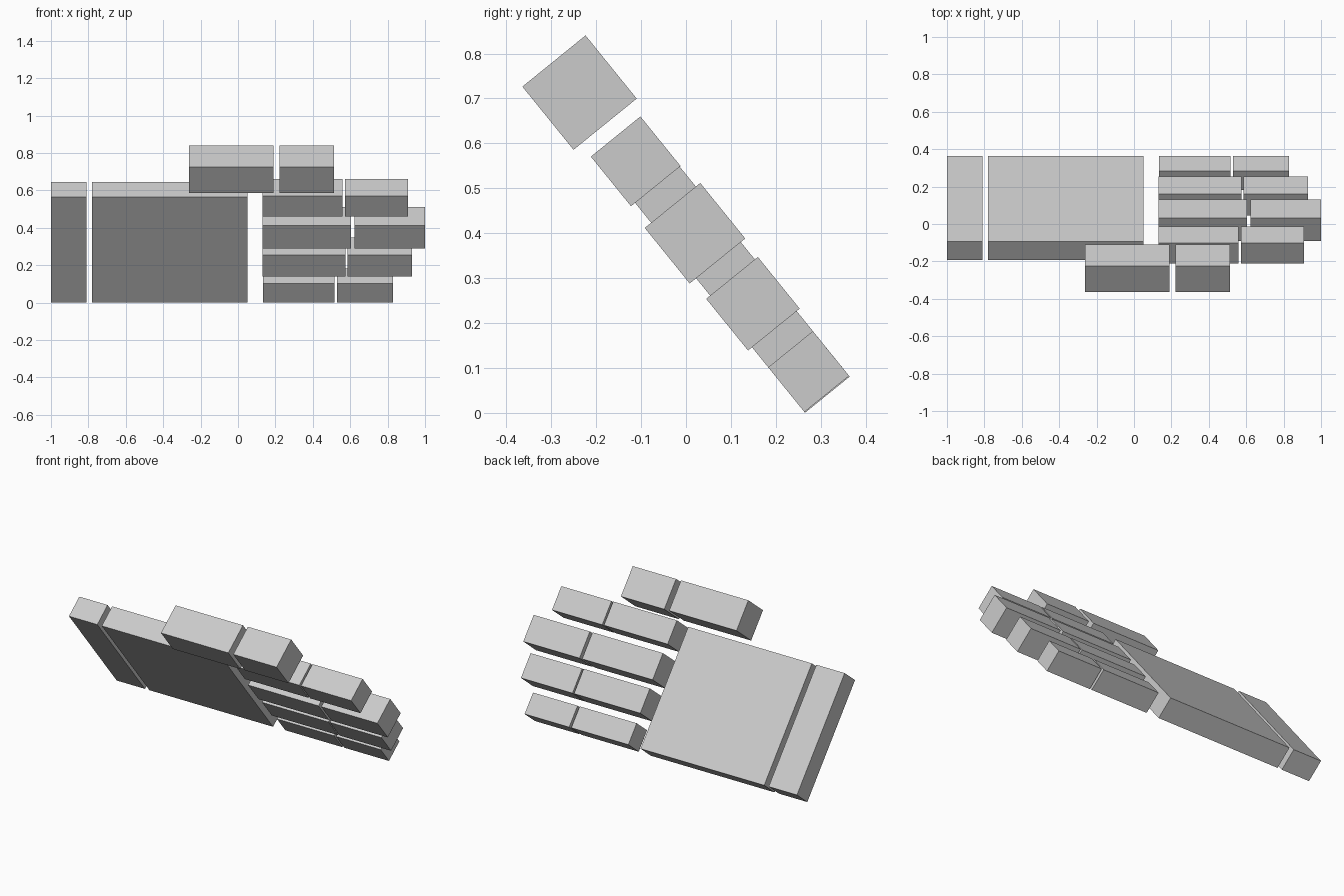
import bpy
from math import radians
from mathutils import Matrix

if "Cube" in bpy.data.objects:
    bpy.data.objects.remove(bpy.data.objects["Cube"])

TILT = Matrix.Rotation(radians(39), 4, 'X')  # the whole hand leans about x


def block(name, x0, x1, centre, thick, width):
    """Box from x0 to x1, leaning with the hand; centre is (y, z)."""
    bpy.ops.mesh.primitive_cube_add(size=1)
    ob = bpy.context.object
    ob.name = ob.data.name = name
    place = Matrix.Translation(((x0 + x1) / 2, *centre))
    size = Matrix.Diagonal((x1 - x0, thick, width, 1))
    ob.data.transform(place @ TILT @ size)


# Palm and wrist slab share one cross-section
block("palm", -0.78, 0.05, (0.086, 0.323), 0.128, 0.727)
block("wrist", -1.0, -0.81, (0.086, 0.323), 0.128, 0.727)

# Digits: base start/end, tip start/end, centre (y, z), square section side
digits = {
    "thumb": (-0.262, 0.19, 0.223, 0.514, (-0.237, 0.713), 0.181),
    "index_finger": (0.132, 0.56, 0.571, 0.908, (-0.112, 0.56), 0.142),
    "middle_finger": (0.132, 0.605, 0.623, 1.0, (0.02, 0.40), 0.159),
    "ring_finger": (0.13, 0.575, 0.585, 0.931, (0.149, 0.243), 0.148),
    "little_finger": (0.133, 0.516, 0.53, 0.829, (0.273, 0.092), 0.128),
}
for name, (a, b, c, d, centre, side) in digits.items():
    block(name + "_base", a, b, centre, side, side)
    block(name + "_tip", c, d, centre, side, side)
